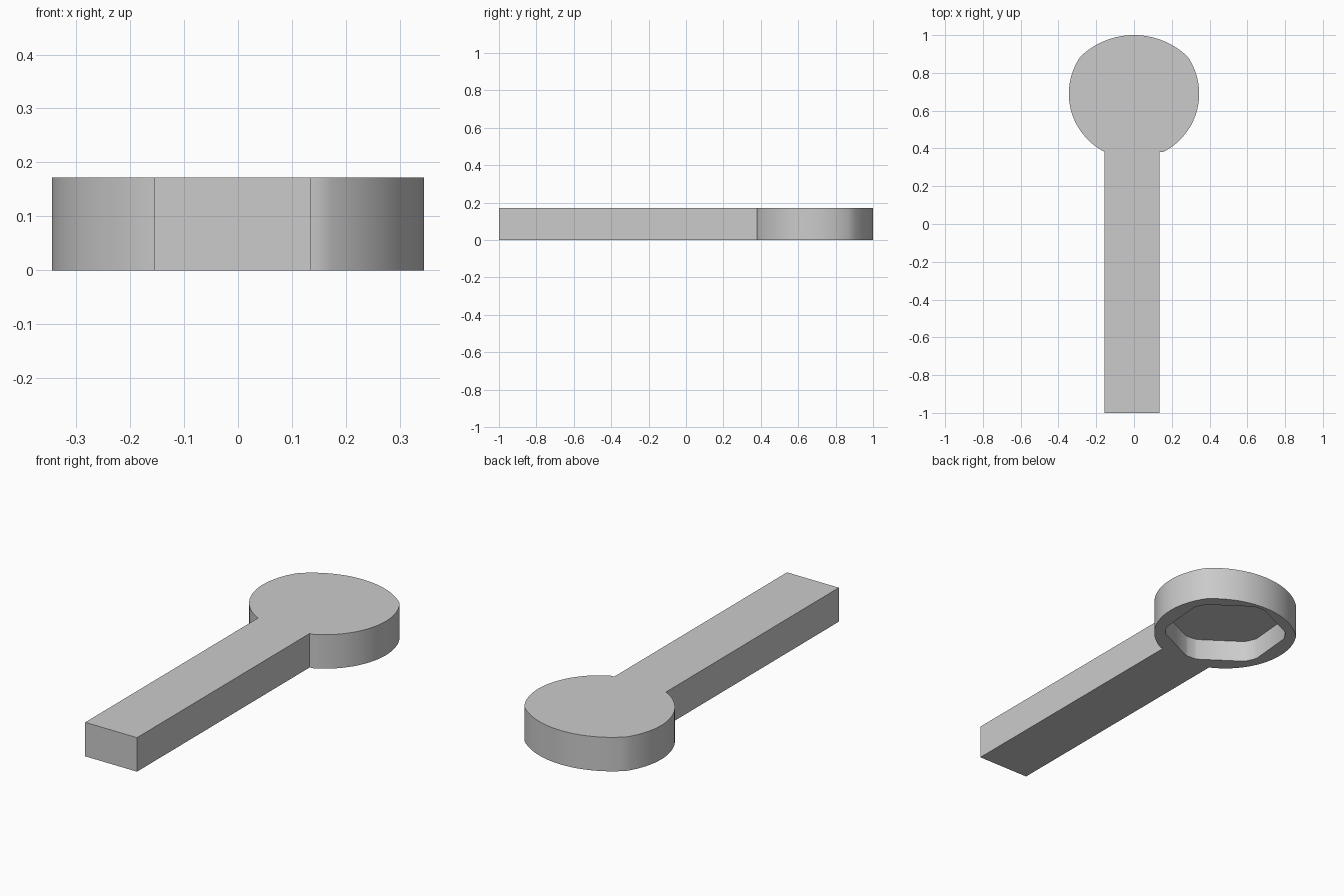
import bpy
import bmesh
from math import cos, sin, radians, acos, asin, atan2, pi

cube = bpy.data.objects.get("Cube")
if cube:
    bpy.data.objects.remove(cube, do_unlink=True)

HEIGHT = 0.172
HEAD_Y, HEAD_R = 0.69, 0.345
CROWN_Y, CROWN_R = 0.59, 0.41

grey = bpy.data.materials.new("plain_grey")
grey.use_nodes = True
colour = (0.6, 0.6, 0.6, 1)
grey.diffuse_color = colour
grey.node_tree.nodes["Principled BSDF"].inputs["Base Color"].default_value = colour


def arc(cy, r, start, end, steps):
    """Points on an arc centred on x = 0, from start to end inclusive."""
    angles = [start + (end - start) * i / steps for i in range(steps + 1)]
    return [(r * cos(a), cy + r * sin(a)) for a in angles]


def prism(name, outline, z0, z1):
    """Extrude a closed outline from z0 up to z1."""
    bm = bmesh.new()
    base = bm.faces.new([bm.verts.new((x, y, z0)) for x, y in outline])
    top = bmesh.ops.extrude_face_region(bm, geom=[base], use_keep_orig=True)
    moved = [g for g in top["geom"] if isinstance(g, bmesh.types.BMVert)]
    bmesh.ops.translate(bm, verts=moved, vec=(0, 0, z1 - z0))
    bmesh.ops.recalc_face_normals(bm, faces=bm.faces)
    mesh = bpy.data.meshes.new(name)
    bm.to_mesh(mesh)
    bm.free()
    mesh.materials.append(grey)
    ob = bpy.data.objects.new(name, mesh)
    bpy.context.collection.objects.link(ob)
    return ob


# Handle and round head as one outline, the head slightly flattened at the crown
neck = -acos(0.155 / HEAD_R)
shoulder = asin(0.195 / HEAD_R)
crown = atan2(HEAD_Y + 0.195 - CROWN_Y, 0.285)
outline = [(-0.155, -1), (0.135, -1), (0.135, 0.38)]
outline += arc(HEAD_Y, HEAD_R, neck, shoulder, 28)
outline += arc(CROWN_Y, CROWN_R, crown, pi - crown, 24)[1:-1]
outline += arc(HEAD_Y, HEAD_R, pi - shoulder, pi - neck, 28)
wrench = prism("wrench_body", outline, 0, HEIGHT)

# Blind six-sided socket with rounded corners, open underneath
socket = []
for k in range(6):
    middle = radians(25 + 60 * k)
    socket += arc(HEAD_Y, 0.29, middle - radians(6.5), middle + radians(6.5), 4)
cutter = prism("socket_cutter", socket, -0.1, 0.11)
cutter.hide_render = True

cut = wrench.modifiers.new("socket", 'BOOLEAN')
cut.operation = 'DIFFERENCE'
cut.solver = 'EXACT'
cut.object = cutter
bpy.context.view_layer.objects.active = wrench
wrench.select_set(True)
bpy.ops.object.modifier_apply(modifier=cut.name)
bpy.data.objects.remove(cutter, do_unlink=True)

# Smooth round walls, crisp rims
bpy.ops.object.shade_smooth_by_angle(angle=radians(30))
